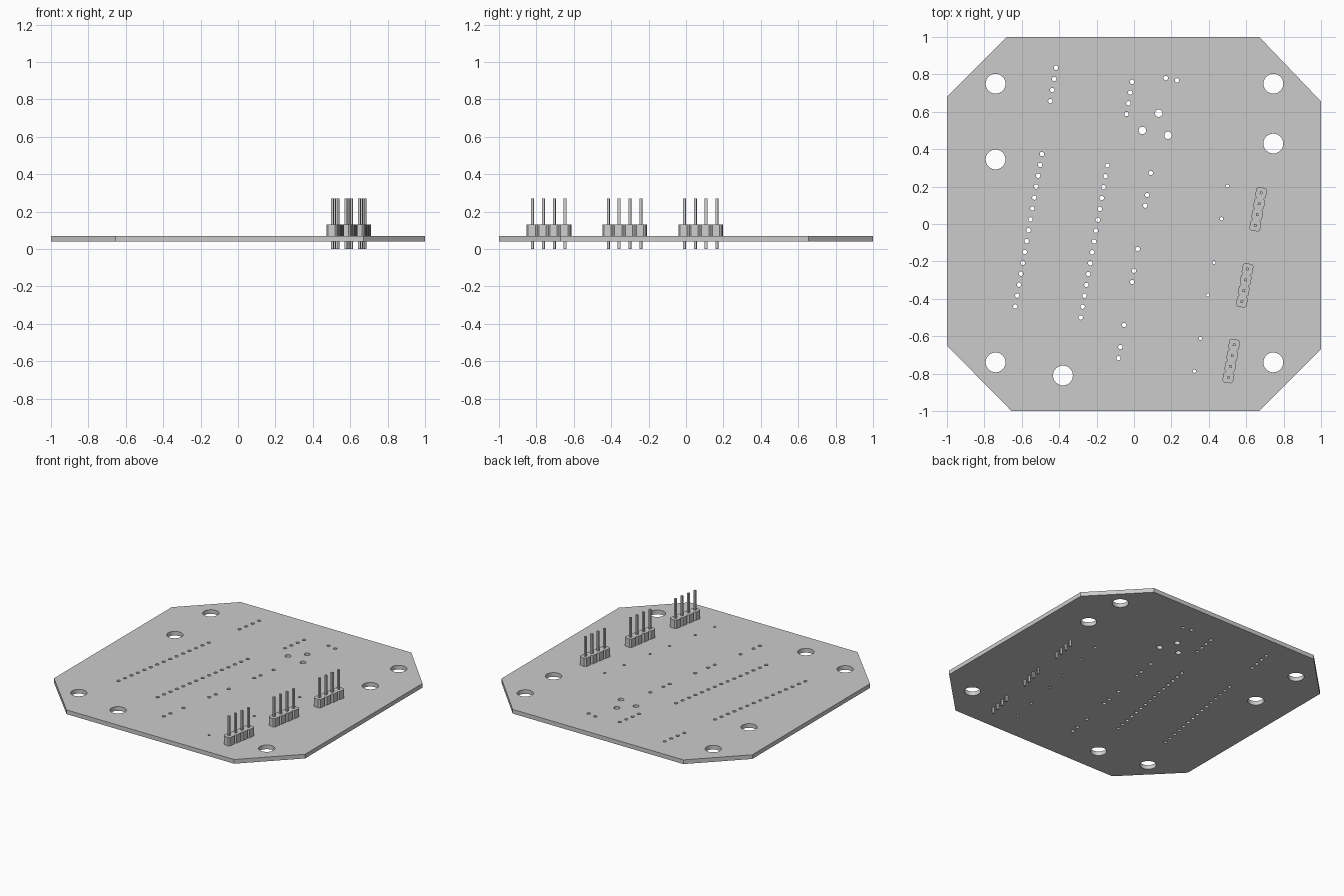
import bpy, bmesh, math
from mathutils import Matrix, Vector

if "Cube" in bpy.data.objects:
    bpy.data.objects.remove(bpy.data.objects["Cube"], do_unlink=True)

BOTTOM, TOP = 0.04, 0.07
PITCH = 0.059
TILT = Matrix.Rotation(math.radians(-10), 3, 'Z')

grey = bpy.data.materials.new("light_grey")
grey.use_nodes = True
grey.diffuse_color = (0.6, 0.6, 0.6, 1)
grey.node_tree.nodes["Principled BSDF"].inputs["Base Color"].default_value = (0.6, 0.6, 0.6, 1)


def row(start, end, count):
    """Evenly spaced points between two ends."""
    a, b = Vector(start), Vector(end)
    return [a.lerp(b, i / (count - 1)) for i in range(count)]


def circle(centre, radius, sides):
    return [(centre[0] + radius * math.cos(math.tau * i / sides),
             centre[1] + radius * math.sin(math.tau * i / sides)) for i in range(sides)]


def plate(name, loops, z0, z1):
    """Extruded flat shape; the loops after the first are holes."""
    curve = bpy.data.curves.new(name, 'CURVE')
    curve.dimensions, curve.fill_mode = '2D', 'BOTH'
    curve.extrude = (z1 - z0) / 2
    for loop in loops:
        spline = curve.splines.new('POLY')
        spline.points.add(len(loop) - 1)
        for point, (x, y) in zip(spline.points, loop):
            point.co = (x, y, 0, 1)
        spline.use_cyclic_u = True
    obj = bpy.data.objects.new(name, curve)
    obj.location.z = (z0 + z1) / 2
    bpy.context.collection.objects.link(obj)
    bpy.ops.object.select_all(action='DESELECT')
    obj.select_set(True)
    bpy.context.view_layer.objects.active = obj
    bpy.ops.object.convert(target='MESH')
    obj = bpy.context.object
    bm = bmesh.new()
    bm.from_mesh(obj.data)
    bmesh.ops.remove_doubles(bm, verts=bm.verts, dist=0.00001)
    bmesh.ops.recalc_face_normals(bm, faces=bm.faces)
    bm.to_mesh(obj.data)
    bm.free()
    obj.data.materials.clear()
    obj.data.materials.append(grey)
    bpy.ops.object.shade_smooth_by_angle(angle=math.radians(30))
    return obj


# Pin header positions
headers = [Vector((0.664, 0.079)), Vector((0.592, -0.328)), Vector((0.52, -0.733))]
offsets = [(i - 1.5) * PITCH for i in range(4)]


def turned(centre, x, y):
    p = TILT @ Vector((x, y, 0))
    return (centre.x + p.x, centre.y + p.y)


# Circuit board with clipped corners and drilled holes
outline = [(-0.68, 1), (0.67, 1), (1, 0.655), (1, -0.67),
           (0.67, -1), (-0.655, -1), (-1, -0.65), (-1, 0.68)]
mounting = [(-0.74, 0.75), (0.745, 0.75), (0.745, 0.43), (-0.74, 0.345),
            (-0.74, -0.74), (-0.38, -0.81), (0.745, -0.74)]
medium = [(0.132, 0.592), (0.045, 0.5), (0.182, 0.474)]
small = [(0.17, 0.78), (0.23, 0.768),
         (0.09, 0.273), (0.07, 0.155), (0.06, 0.098),
         (0.02, -0.134), (0, -0.25), (-0.01, -0.31),
         (-0.053, -0.54), (-0.073, -0.658), (-0.083, -0.717)]
small += row((-0.417, 0.835), (-0.447, 0.657), 4)
small += row((-0.01, 0.76), (-0.04, 0.588), 4)
small += row((-0.492, 0.374), (-0.635, -0.441), 15)
small += row((-0.142, 0.313), (-0.285, -0.5), 15)
tiny = [(0.5, 0.203), (0.468, 0.028), (0.428, -0.206),
        (0.395, -0.38), (0.355, -0.612), (0.323, -0.787)]
pin_holes = [turned(c, 0, y) for c in headers for y in offsets]

holes = []
for centres, radius, sides in ((mounting, 0.053, 40), (medium, 0.02, 24),
                               (small, 0.012, 16), (tiny, 0.009, 16),
                               (pin_holes, 0.011, 16)):
    holes += [circle(c, radius, sides) for c in centres]
plate("circuit_board", [outline] + holes, BOTTOM, TOP)

# Header housings with notched sides, and square pins
half, notch = 0.029, 0.010
for number, centre in enumerate(headers, 1):
    right = []
    for y in offsets:
        h = PITCH / 2
        right += [(half - notch, y - h), (half, y - h + notch), (half, y + h - notch)]
    right.append((half - notch, offsets[-1] + PITCH / 2))
    shape = right + [(-x, y) for x, y in reversed(right)]
    plate(f"header_housing_{number}", [[turned(centre, *p) for p in shape]], TOP, 0.13)

    bm = bmesh.new()
    for y in offsets:
        x0, y0 = turned(centre, 0, y)
        matrix = (Matrix.Translation((x0, y0, 0.135)) @ TILT.to_4x4()
                  @ Matrix.Diagonal((0.014, 0.014, 0.27, 1)))
        bmesh.ops.create_cube(bm, size=1, matrix=matrix)
    mesh = bpy.data.meshes.new(f"header_pins_{number}")
    bm.to_mesh(mesh)
    bm.free()
    mesh.materials.append(grey)
    bpy.context.collection.objects.link(bpy.data.objects.new(mesh.name, mesh))
